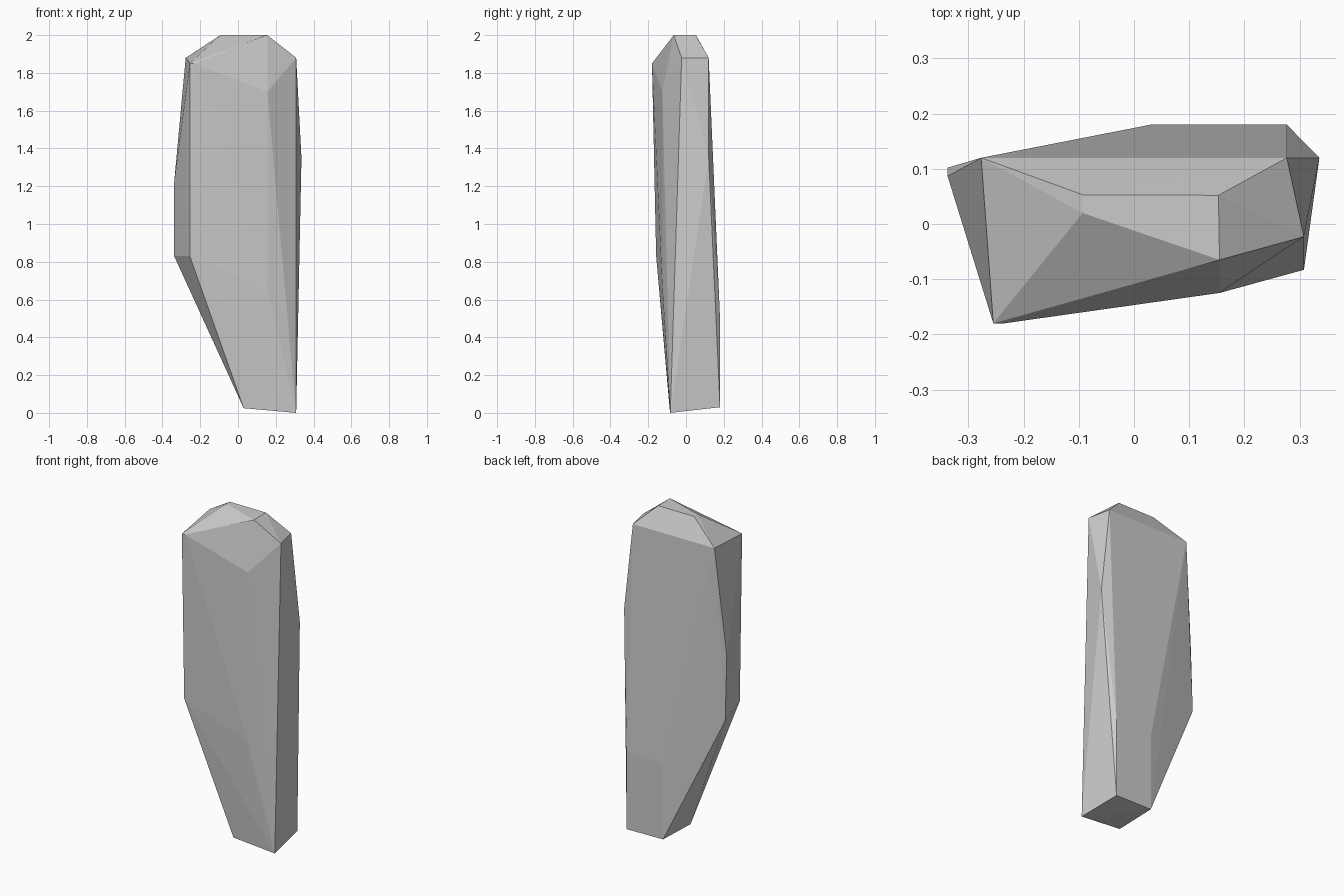
import bpy, bmesh

# corner points of the chiselled stone, from the foot up to the crown
foot = [(0.308, -0.083, 0.0), (0.277, 0.18, 0.03), (0.03, 0.18, 0.033), (0.03, -0.087, 0.025)]
lower = [(0.277, 0.18, 0.5), (0.03, 0.18, 0.5), (0.155, -0.125, 0.66)]
middle = [(-0.255, -0.158, 0.83), (-0.338, 0.102, 0.83), (-0.338, 0.087, 1.22), (0.336, 0.12, 1.35)]
shoulder = [(0.155, -0.125, 1.70), (-0.255, -0.18, 1.85), (-0.235, -0.18, 1.85),
            (-0.277, 0.12, 1.88), (0.277, 0.12, 1.88), (0.308, -0.023, 1.88)]
crown = [(-0.093, 0.053, 2.0), (-0.093, 0.02, 2.0), (0.153, 0.052, 2.0), (0.155, -0.065, 2.0)]

# wrap the points in one faceted shell
bm = bmesh.new()
for p in foot + lower + middle + shoulder + crown:
    bm.verts.new(p)
hull = bmesh.ops.convex_hull(bm, input=bm.verts[:])
loose = [v for v in bm.verts if not v.link_faces]
bmesh.ops.delete(bm, geom=loose, context='VERTS')
bmesh.ops.recalc_face_normals(bm, faces=bm.faces[:])

mesh = bpy.data.meshes.new("standing_stone")
bm.to_mesh(mesh)
bm.free()
stone = bpy.data.objects.new("standing_stone", mesh)
bpy.context.collection.objects.link(stone)
